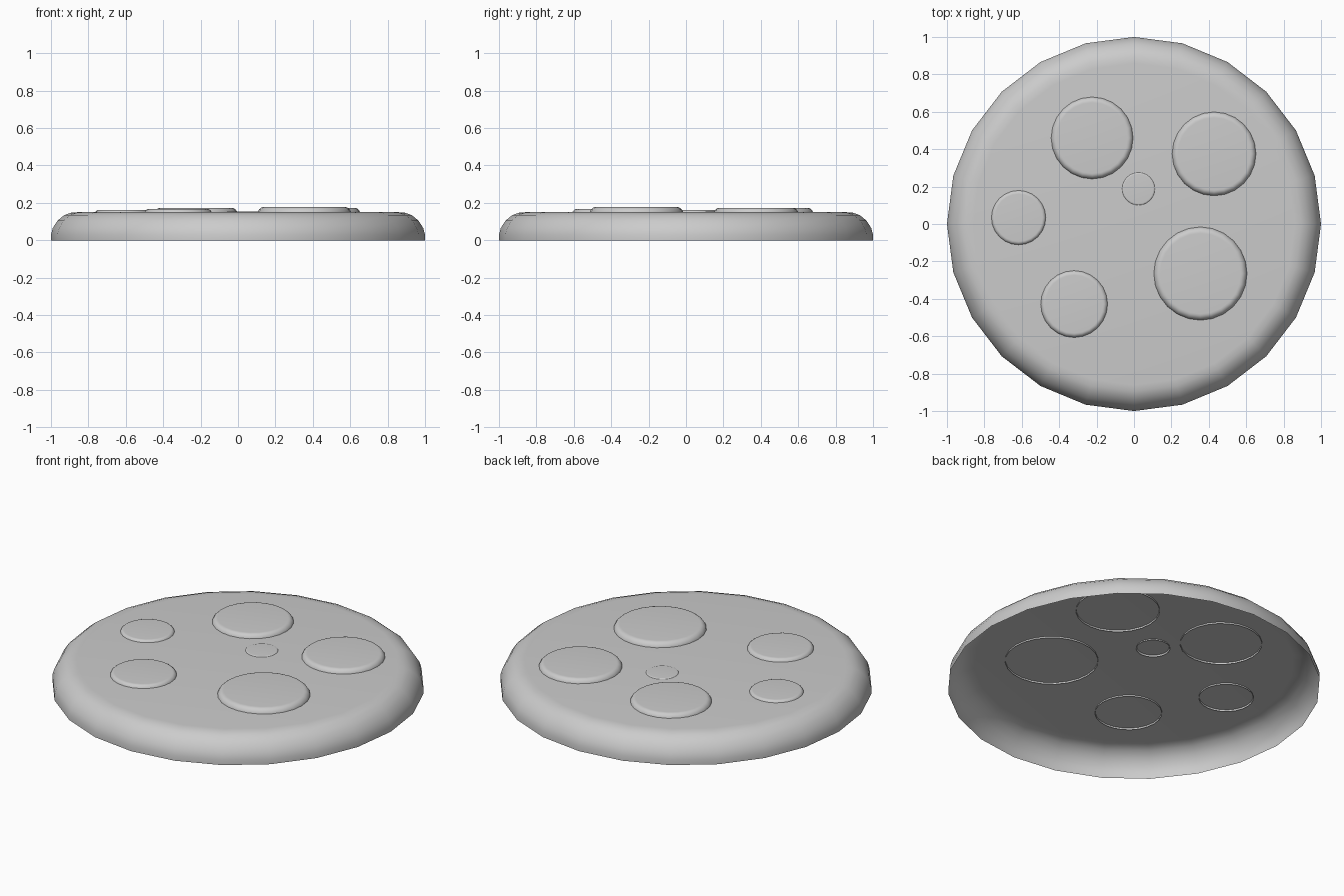
import bpy, bmesh
from math import sin, cos, pi, radians

if "Cube" in bpy.data.objects:
    bpy.data.objects.remove(bpy.data.objects["Cube"])

SIDES = 24
# rounded, open-bottomed disc profile for radius 1: (radius, height)
PROFILE = [(1, 0), (1, 0.03), (0.99, 0.066), (0.965, 0.105),
           (0.93, 0.134), (0.895, 0.147), (0.86, 0.15)]


def domed_disc(name, x, y, z, size):
    bm = bmesh.new()
    rings = []
    for r, h in PROFILE:
        rings.append([bm.verts.new((r * size * sin(2 * pi * i / SIDES),
                                    -r * size * cos(2 * pi * i / SIDES),
                                    h * size)) for i in range(SIDES)])
    for a, b in zip(rings, rings[1:]):
        for i in range(SIDES):
            j = (i + 1) % SIDES
            bm.faces.new((a[i], a[j], b[j], b[i]))
    bm.faces.new(rings[-1])
    mesh = bpy.data.meshes.new(name)
    bm.to_mesh(mesh)
    bm.free()
    obj = bpy.data.objects.new(name, mesh)
    obj.location = (x, y, z)
    bpy.context.collection.objects.link(obj)
    bpy.context.view_layer.objects.active = obj
    bpy.ops.object.select_all(action='DESELECT')
    obj.select_set(True)
    bpy.ops.object.shade_smooth_by_angle(angle=radians(40))
    return obj


# main disc
domed_disc("base_disc", 0, 0, 0, 1)

# raised spots: smaller copies sunk slightly into the top
SPOTS = [(0.355, -0.265, 0.25), (0.428, 0.375, 0.225), (-0.224, 0.46, 0.22),
         (-0.617, 0.034, 0.147), (-0.32, -0.428, 0.18), (0.024, 0.188, 0.091)]
for n, (x, y, r) in enumerate(SPOTS, 1):
    domed_disc(f"raised_spot_{n}", x, y, 0.14, r)
